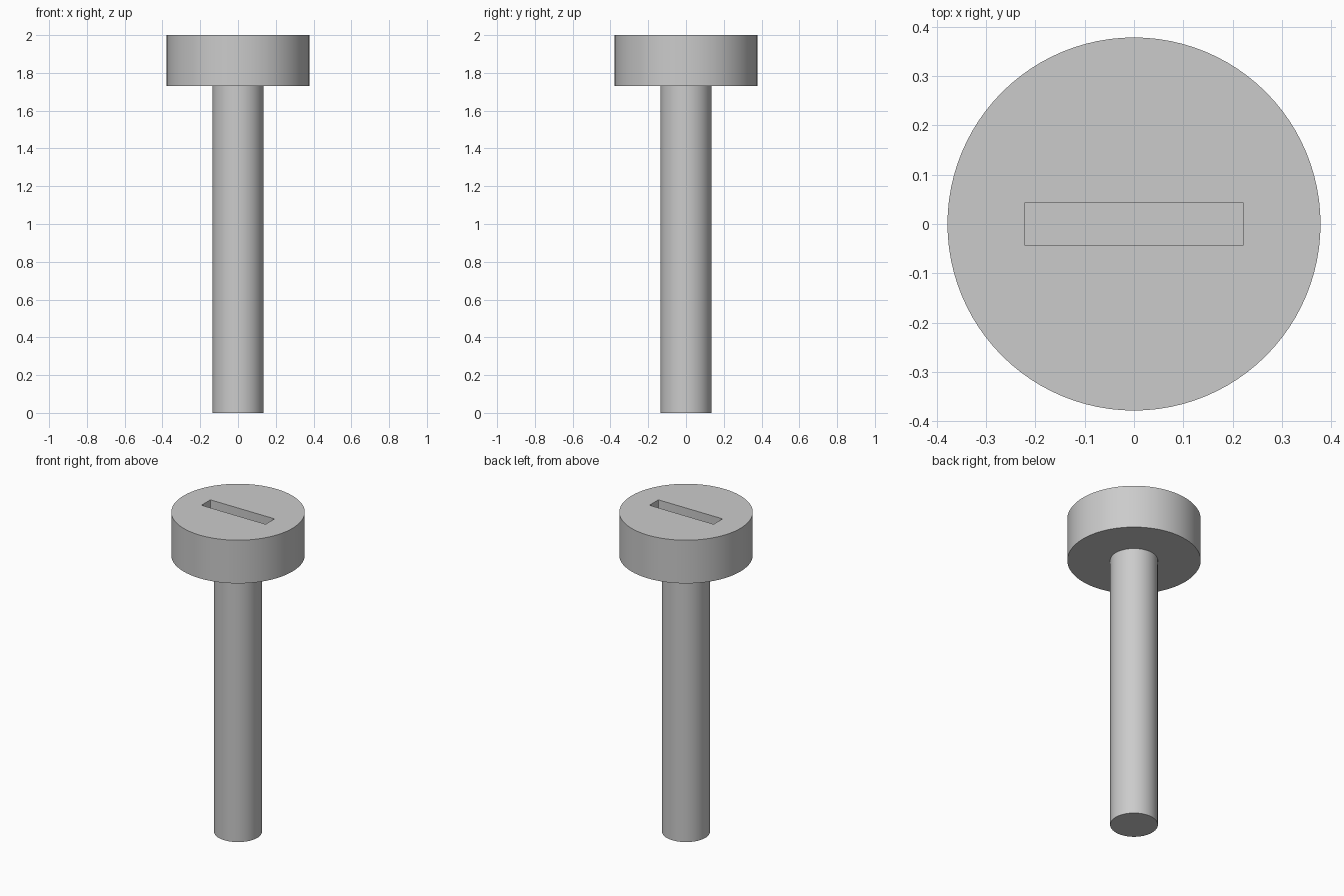
import bpy
import bmesh
import math

cube = bpy.data.objects.get("Cube")
if cube:
    bpy.data.objects.remove(cube, do_unlink=True)

SHAFT_R, HEAD_R = 0.135, 0.378
HEAD_Z, TOP_Z = 1.73, 2.0
SLOT_X, SLOT_Y, SLOT_DEPTH = 0.222, 0.044, 0.13
SIDES = 96

steel = bpy.data.materials.new("grey_steel")
steel.use_nodes = True
grey = (0.6, 0.6, 0.6, 1)
steel.diffuse_color = grey
steel.node_tree.nodes["Principled BSDF"].inputs["Base Color"].default_value = grey


def add_object(name, bm):
    bmesh.ops.recalc_face_normals(bm, faces=bm.faces)
    mesh = bpy.data.meshes.new(name)
    bm.to_mesh(mesh)
    bm.free()
    mesh.materials.append(steel)
    obj = bpy.data.objects.new(name, mesh)
    bpy.context.collection.objects.link(obj)
    return obj


# Turned body: shaft and head from one stepped profile, closed by flat caps
bm = bmesh.new()
profile = [(SHAFT_R, 0), (SHAFT_R, HEAD_Z), (HEAD_R, HEAD_Z), (HEAD_R, TOP_Z)]
points = [bm.verts.new((r, 0, z)) for r, z in profile]
edges = [bm.edges.new(pair) for pair in zip(points, points[1:])]
bmesh.ops.spin(bm, geom=points + edges, cent=(0, 0, 0), axis=(0, 0, 1),
               angle=math.tau, steps=SIDES)
bmesh.ops.remove_doubles(bm, verts=bm.verts, dist=0.0001)
bmesh.ops.holes_fill(bm, edges=[e for e in bm.edges if e.is_boundary], sides=0)
bolt = add_object("slotted_bolt", bm)

# Slot cutter with slightly rounded upright corners
bm = bmesh.new()
bmesh.ops.create_cube(bm, size=2)
for v in bm.verts:
    v.co.x *= SLOT_X
    v.co.y *= SLOT_Y
    v.co.z = TOP_Z + v.co.z * SLOT_DEPTH
upright = [e for e in bm.edges if abs(e.verts[0].co.z - e.verts[1].co.z) > 0.1]
bmesh.ops.bevel(bm, geom=upright, offset=0.004, segments=3, profile=0.5,
                affect='EDGES')
cutter = add_object("slot_cutter", bm)
cutter.hide_render = True

# Cut the slot into the head, then discard the cutter
cut = bolt.modifiers.new("slot", 'BOOLEAN')
cut.operation = 'DIFFERENCE'
cut.solver = 'EXACT'
cut.object = cutter
bpy.ops.object.select_all(action='DESELECT')
bolt.select_set(True)
bpy.context.view_layer.objects.active = bolt
bpy.ops.object.modifier_apply(modifier=cut.name)
bpy.data.objects.remove(cutter, do_unlink=True)

bpy.ops.object.shade_smooth_by_angle(angle=math.radians(35))
